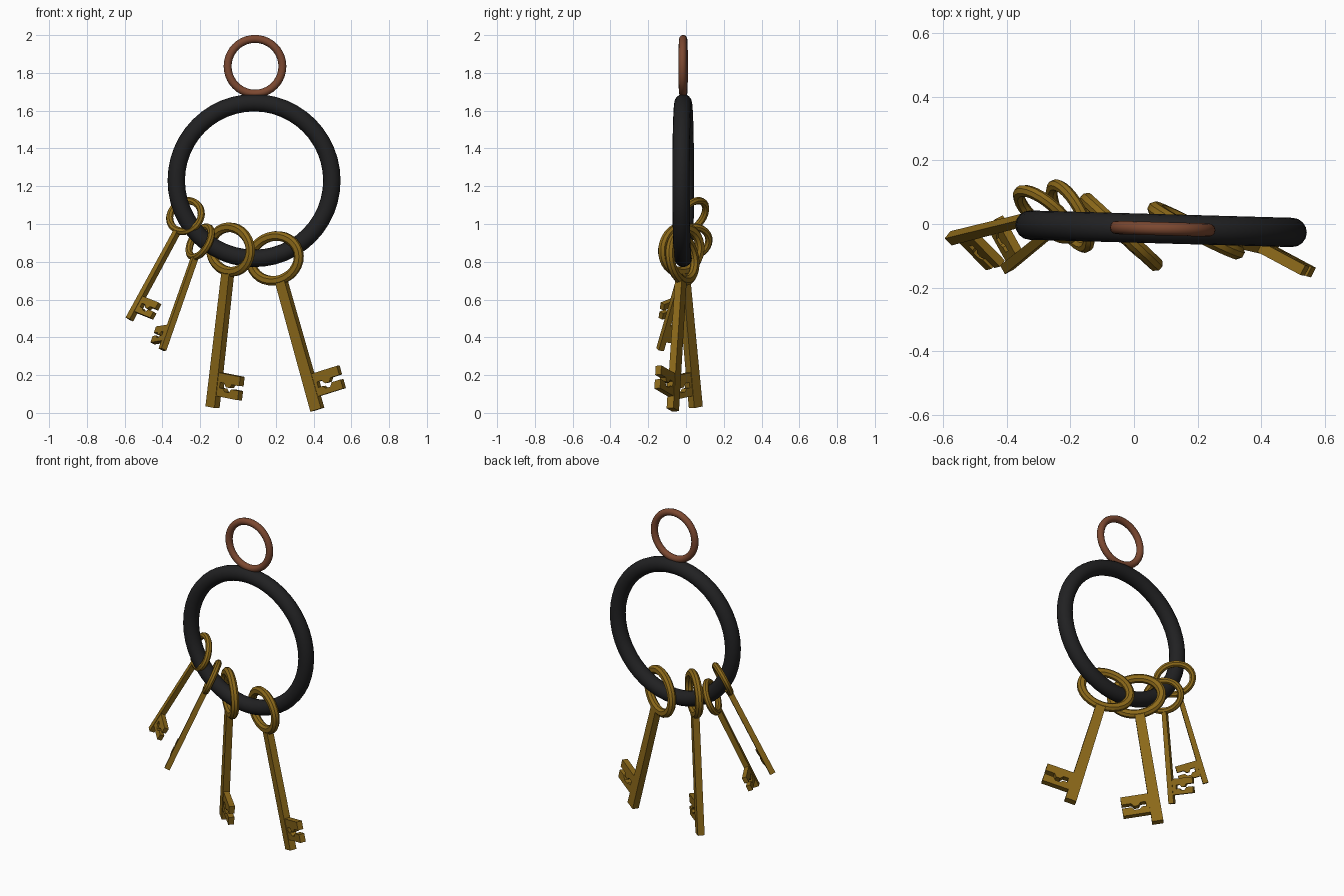
import bpy, bmesh, math
from mathutils import Vector, Matrix

if "Cube" in bpy.data.objects:
    bpy.data.objects.remove(bpy.data.objects["Cube"])


def material(name, rgb):
    m = bpy.data.materials.new(name)
    m.diffuse_color = (*rgb, 1)
    m.use_nodes = True
    m.node_tree.nodes["Principled BSDF"].inputs["Base Color"].default_value = m.diffuse_color
    return m


IRON = material("black_iron", (0.015, 0.015, 0.016))
COPPER = material("copper", (0.2, 0.065, 0.03))
BRASS = material("brass", (0.26, 0.14, 0.01))


def ring(name, loc, major, minor, yaw, segs, sides, mat):
    bpy.ops.mesh.primitive_torus_add(major_radius=major, minor_radius=minor,
                                     major_segments=segs, minor_segments=sides,
                                     location=loc, rotation=(math.pi / 2, 0, yaw))
    ob = bpy.context.object
    ob.name = name
    ob.data.materials.append(mat)
    bpy.ops.object.shade_smooth_by_angle(angle=math.radians(35))


def prism(bm, outline, thick):
    """Extrude an x-z outline along y, centred."""
    face = bm.faces.new([bm.verts.new((x, -thick / 2, z)) for x, z in outline])
    ext = bmesh.ops.extrude_face_region(bm, geom=[face])
    moved = [g for g in ext["geom"] if isinstance(g, bmesh.types.BMVert)]
    bmesh.ops.translate(bm, verts=moved, vec=(0, thick, 0))


def bow(bm, rx, rz, band, thick, segs=28):
    """Oval loop with a bevelled rectangular section."""
    b, t, c = band / 2, thick / 2, 0.3 * min(band, thick)
    sect = [(b, -t + c), (b, t - c), (b - c, t), (-b + c, t),
            (-b, t - c), (-b, -t + c), (-b + c, -t), (b - c, -t)]
    loops = []
    for i in range(segs):
        a = 2 * math.pi * i / segs
        loops.append([bm.verts.new(((rx - b + r) * math.cos(a), y, (rz - b + r) * math.sin(a)))
                      for r, y in sect])
    for i in range(segs):
        p, q = loops[i], loops[(i + 1) % segs]
        for j in range(8):
            k = (j + 1) % 8
            bm.faces.new((p[j], p[k], q[k], q[j]))


# Bit outline: x from the shaft axis, z up from the tip
BIT = [(0, .19), (.19, .19), (.19, .14), (.135, .14), (.12, .12), (.095, .12),
       (.08, .14), (.05, .14), (.05, .11), (.075, .11), (.09, .095),
       (.12, .095), (.135, .115), (.19, .115), (.19, .065), (0, .065)]


def key(name, centre, tip, yaw, s, width, thick, band):
    centre, tip = Vector(centre), Vector(tip)
    length = (tip - centre).length
    bm = bmesh.new()
    bow(bm, 0.17 * s, 0.142 * s, band, thick * 1.1)
    top, w = -0.142 * s + band * 0.6, width / 2
    prism(bm, [(-w * .85, top), (w * .85, top), (w, -length), (-w, -length)], thick)
    prism(bm, [(x * s, z * s - length) for x, z in BIT], thick * 0.85)
    bmesh.ops.recalc_face_normals(bm, faces=bm.faces)
    me = bpy.data.meshes.new(name)
    bm.to_mesh(me)
    bm.free()
    ob = bpy.data.objects.new(name, me)
    bpy.context.collection.objects.link(ob)
    me.materials.append(BRASS)
    # Hang the key: z runs from tip to bow, x (bit side) follows the yaw
    z = (centre - tip).normalized()
    a = math.radians(yaw)
    x = Vector((math.cos(a), math.sin(a), 0))
    x = (x - z * x.dot(z)).normalized()
    y = z.cross(x)
    ob.matrix_world = Matrix.Translation(centre) @ Matrix((x, y, z)).transposed().to_4x4()
    bpy.ops.object.select_all(action='DESELECT')
    bpy.context.view_layer.objects.active = ob
    ob.select_set(True)
    bpy.ops.object.shade_smooth_by_angle(angle=math.radians(30))


# Main ring and hanging loop
ring("main_ring", (0.085, -0.015, 1.23), 0.412, 0.046, math.radians(-1.6), 48, 16, IRON)
ring("hanging_loop", (0.09, -0.015, 1.835), 0.145, 0.021, math.radians(-1.6), 40, 12, COPPER)

# Two small and two large keys
key("small_key_outer", (-0.278, 0.03, 1.042), (-0.575, -0.045, 0.495), -38, 0.74, 0.032, 0.032, 0.036)
key("small_key_inner", (-0.20, 0.025, 0.905), (-0.40, -0.137, 0.335), 117, 0.74, 0.032, 0.032, 0.036)
key("large_key_inner", (-0.04, -0.025, 0.865), (-0.135, 0.052, 0.03), -43, 1.0, 0.066, 0.04, 0.05)
key("large_key_outer", (0.195, -0.02, 0.818), (0.42, -0.07, 0.017), -27, 1.0, 0.066, 0.04, 0.05)
